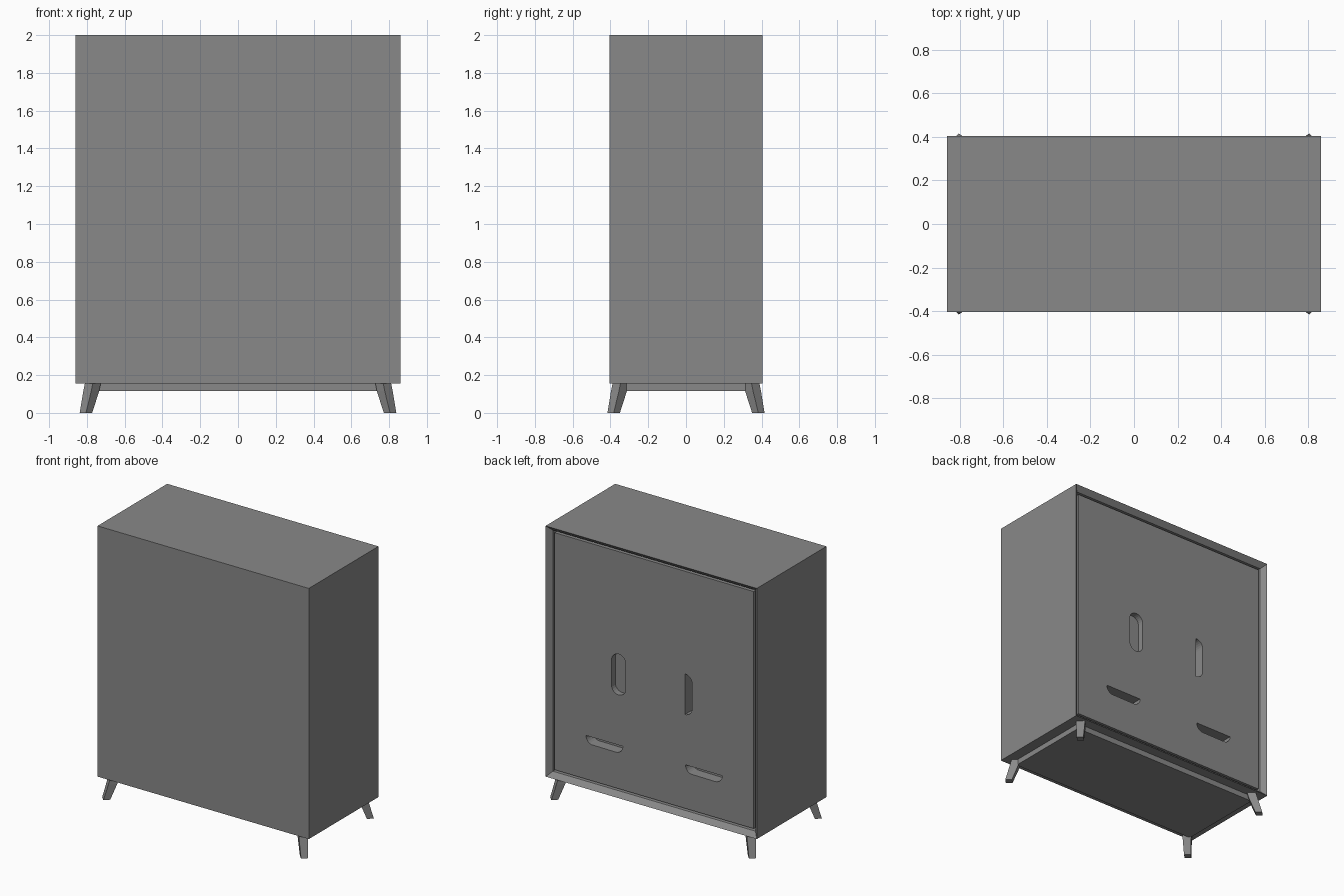
import bpy, bmesh, math
from mathutils import Matrix, Vector

cube = bpy.data.objects.get("Cube")
if cube:
    bpy.data.objects.remove(cube, do_unlink=True)

# Single grey finish
GREY = (0.25, 0.25, 0.25, 1)
grey = bpy.data.materials.new("plain_grey")
grey.use_nodes = True
grey.diffuse_color = GREY
grey.node_tree.nodes["Principled BSDF"].inputs["Base Color"].default_value = GREY

W, D = 0.86, 0.405            # half width and half depth of the body
BOTTOM, TOP = 0.155, 2.0
RIM, SINK, THICK = 0.05, 0.035, 0.1


def finish(bm, name):
    bmesh.ops.recalc_face_normals(bm, faces=bm.faces)
    mesh = bpy.data.meshes.new(name)
    bm.to_mesh(mesh)
    bm.free()
    mesh.materials.append(grey)
    obj = bpy.data.objects.new(name, mesh)
    bpy.context.collection.objects.link(obj)
    return obj


def box(lo, hi):
    bm = bmesh.new()
    lo, hi = Vector(lo), Vector(hi)
    size = Matrix.Diagonal((*(hi - lo), 1))
    bmesh.ops.create_cube(bm, size=1, matrix=Matrix.Translation((lo + hi) / 2) @ size)
    return bm


def loft(rings):
    bm = bmesh.new()
    loops = [[bm.verts.new(p) for p in ring] for ring in rings]
    n = len(loops[0])
    for a, b in zip(loops, loops[1:]):
        for i in range(n):
            j = (i + 1) % n
            bm.faces.new((a[i], a[j], b[j], b[i]))
    bm.faces.new(loops[0][::-1])
    bm.faces.new(loops[-1])
    return bm


# Body with a sloped rim and a pocket at the back
bm = box((-W, -D, BOTTOM), (W, D, TOP))
bm.normal_update()
back = [f for f in bm.faces if f.normal.y > 0.9]
bmesh.ops.inset_individual(bm, faces=back, thickness=RIM, depth=-SINK)
bmesh.ops.inset_individual(bm, faces=back, thickness=0, depth=-THICK)
finish(bm, "cabinet_body")

# Recessed panel filling the pocket
PANEL_Y = D - SINK
panel = finish(box((RIM - W, PANEL_Y - THICK, BOTTOM + RIM),
                   (W - RIM, PANEL_Y, TOP - RIM)), "recessed_panel")


# Grip slots: a full capsule, or one half of it with a straight edge
def cut_slot(x, z, turn, sweep, depth, half=0.15, r=0.058):
    steps = sweep // 15
    rot = Matrix.Rotation(math.radians(turn), 2)
    outline = []
    for i in range(steps + 1):
        a = math.radians(sweep * i / steps)
        if i == steps and sweep == 360:
            break
        shift = math.copysign(half - r, math.cos(a) + 1e-6)
        outline.append(rot @ Vector((shift + r * math.cos(a), r * math.sin(a))))
    rings = [[(x + p.x, y, z + p.y) for p in outline]
             for y in (PANEL_Y - depth, PANEL_Y + 0.1)]
    cutter = finish(loft(rings), "slot_cutter")
    cutter.hide_render = True
    mod = panel.modifiers.new("slot", "BOOLEAN")
    mod.operation, mod.solver, mod.object = "DIFFERENCE", "EXACT", cutter
    bpy.context.view_layer.objects.active = panel
    bpy.ops.object.modifier_apply(modifier=mod.name)
    bpy.data.objects.remove(cutter, do_unlink=True)


cut_slot(0.29, 1.045, 90, 360, 0.045)
cut_slot(-0.25, 1.045, 90, 180, 0.08)
for x in (0.405, -0.405):
    cut_slot(x, 0.526, 180, 180, 0.08)

# Plinth under the body
finish(box((-0.78, -0.33, 0.115), (0.78, 0.33, BOTTOM)), "plinth")

# Splayed, tapered legs turned to face the corners: height, x, y, half diagonal
SECTIONS = ((0, 0.805, 0.383, 0.033), (0.115, 0.777, 0.355, 0.042),
            (BOTTOM, 0.769, 0.347, 0.042))
for sy, end in ((-1, "front"), (1, "back")):
    for sx, side in ((-1, "right"), (1, "left")):
        rings = [[(sx * (x + dx * r), sy * (y + dy * r), z)
                  for dx, dy in ((1, 0), (0, 1), (-1, 0), (0, -1))]
                 for z, x, y, r in SECTIONS]
        finish(loft(rings), f"{end}_{side}_leg")
